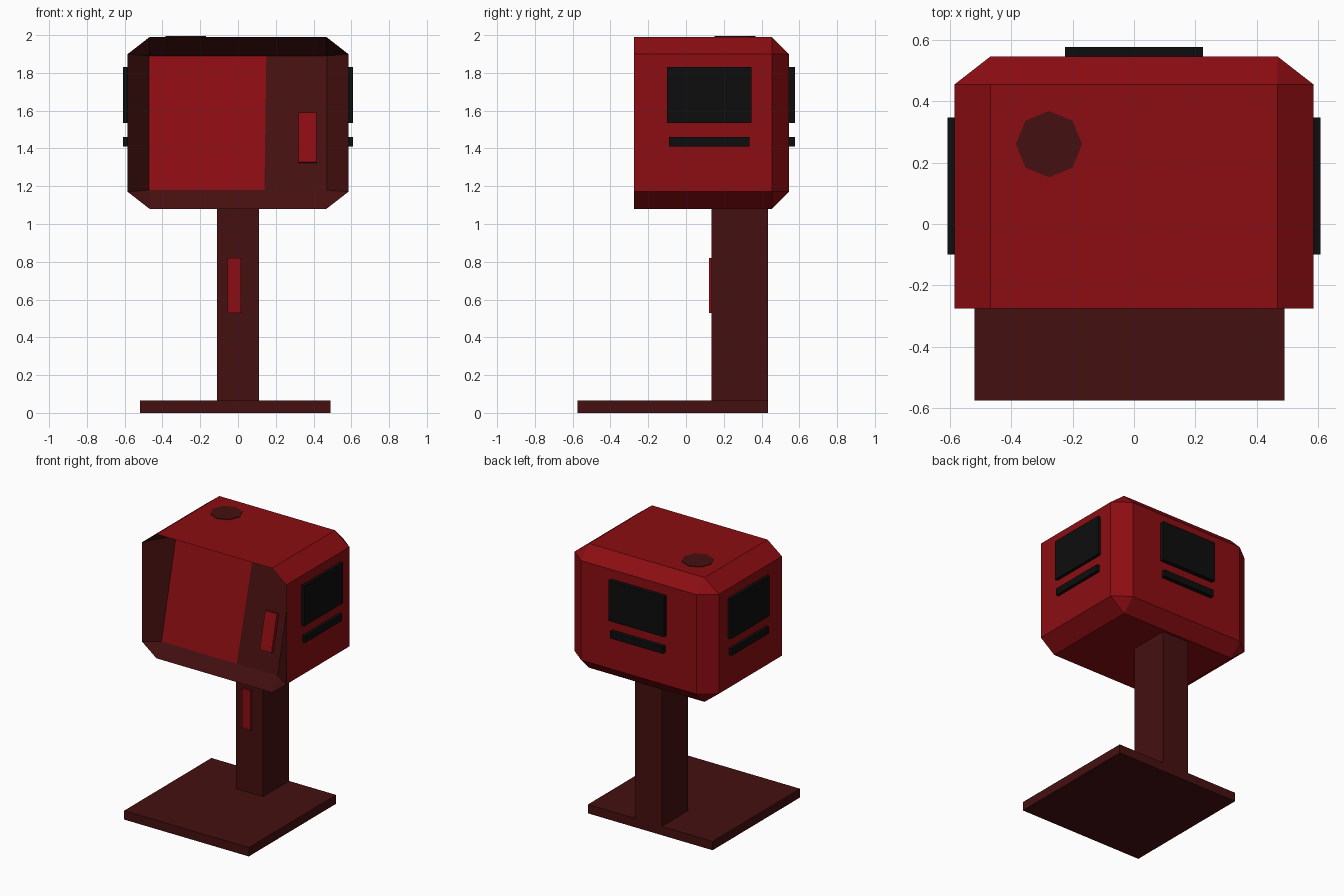
import bpy, bmesh, math
from mathutils import Vector, Matrix

if "Cube" in bpy.data.objects:
    bpy.data.objects.remove(bpy.data.objects["Cube"])


def material(name, rgb):
    m = bpy.data.materials.new(name)
    m.diffuse_color = (*rgb, 1)
    m.use_nodes = True
    m.node_tree.nodes["Principled BSDF"].inputs["Base Color"].default_value = m.diffuse_color
    return m


RED = material("red", (0.26, 0.004, 0.006))
BROWN = material("dark_red", (0.06, 0.005, 0.005))
BLACK = material("black", (0.004, 0.004, 0.004))


def finish(bm, name, *mats):
    bmesh.ops.recalc_face_normals(bm, faces=bm.faces)
    me = bpy.data.meshes.new(name)
    bm.to_mesh(me)
    bm.free()
    for m in mats:
        me.materials.append(m)
    ob = bpy.data.objects.new(name, me)
    bpy.context.collection.objects.link(ob)
    return ob


def box(name, lo, hi, mat):
    lo, hi = Vector(lo), Vector(hi)
    bm = bmesh.new()
    bmesh.ops.create_cube(bm, size=1, matrix=Matrix.Translation((lo + hi) / 2)
                          @ Matrix.Diagonal((*(hi - lo), 1)))
    return finish(bm, name, mat)


# Head: chamfered box, front edges left sharp
X, Y0, Y1, Z0, Z1 = 0.585, -0.275, 0.545, 1.08, 1.99
bm = bmesh.new()
bmesh.ops.create_cube(bm, size=1)
edges = [e for e in bm.edges if any(v.co.y > 0 for v in e.verts)]
bmesh.ops.bevel(bm, geom=edges, offset=0.1, segments=1, affect='EDGES')
for v in bm.verts:
    x, y, z = v.co
    ny = Y0 if y < -0.45 else Y1 + (y - 0.5) * 0.91
    v.co = (x * 2 * X, ny, (Z0 + Z1) / 2 + z * (Z1 - Z0))

# Recessed front: octagonal rim narrowing to a leaning rectangular panel
front = next(f for f in bm.faces if all(abs(v.co.y - Y0) < 1e-4 for v in f.verts))
rim = list(front.verts)
bmesh.ops.delete(bm, geom=[front], context='FACES_ONLY')


def panel_y(z):
    return -0.215 + (z - 1.18) * 0.24


def panel_vert(x, z):
    return bm.verts.new((x, panel_y(z), z))


corner = {(sx, top): panel_vert(0.47 * sx, 1.89 if top else 1.18)
          for sx in (-1, 1) for top in (False, True)}
split = {True: panel_vert(0.15, 1.89), False: panel_vert(0.14, 1.18)}


def inner(v):
    return (1 if v.co.x > 0 else -1, v.co.z > (Z0 + Z1) / 2)


for a, b in zip(rim, rim[1:] + rim[:1]):
    ka, kb = inner(a), inner(b)
    ring = [a, b, corner[kb]]
    if ka != kb:
        if ka[1] == kb[1]:
            ring.append(split[ka[1]])
        ring.append(corner[ka])
    bm.faces.new(ring).material_index = 1
bm.faces.new((corner[-1, False], split[False], split[True], corner[-1, True]))
bm.faces.new((split[False], corner[1, False], corner[1, True], split[True])).material_index = 1
finish(bm, "head", RED, BROWN)

# Handle lying on the leaning panel
tilt = math.atan(0.24)
bm = bmesh.new()
bmesh.ops.create_cube(bm, size=1, matrix=Matrix.Translation((0.367, panel_y(1.455) - 0.005, 1.455))
                      @ Matrix.Rotation(-tilt, 4, 'X') @ Matrix.Diagonal((0.095, 0.04, 0.27, 1)))
finish(bm, "handle", RED)

# Black windows and slots on both sides and the back
for part, z0, z1, trim in (("window", 1.535, 1.83, 0), ("slot", 1.41, 1.46, 0.01)):
    for side, s in (("right", 1), ("left", -1)):
        xs = sorted((s * 0.575, s * 0.608))
        box(f"{side}_{part}", (xs[0], -0.1 + trim, z0), (xs[1], 0.347 - trim, z1), BLACK)
    box(f"back_{part}", (-0.224 + trim, 0.535, z0), (0.224 - trim, 0.576, z1), BLACK)

# Octagonal cap on the roof
bm = bmesh.new()
bmesh.ops.create_cone(bm, cap_ends=True, segments=8, radius1=0.108, radius2=0.108, depth=0.02,
                      matrix=Matrix.Translation((-0.277, 0.26, 1.984)))
finish(bm, "roof_cap", BROWN)

# Post, its plate and the base
box("post", (-0.11, 0.135, 0.06), (0.11, 0.435, 1.085), BROWN)
box("post_plate", (-0.055, 0.122, 0.53), (0.017, 0.14, 0.82), RED)
box("base", (-0.52, -0.575, 0), (0.49, 0.435, 0.065), BROWN)
